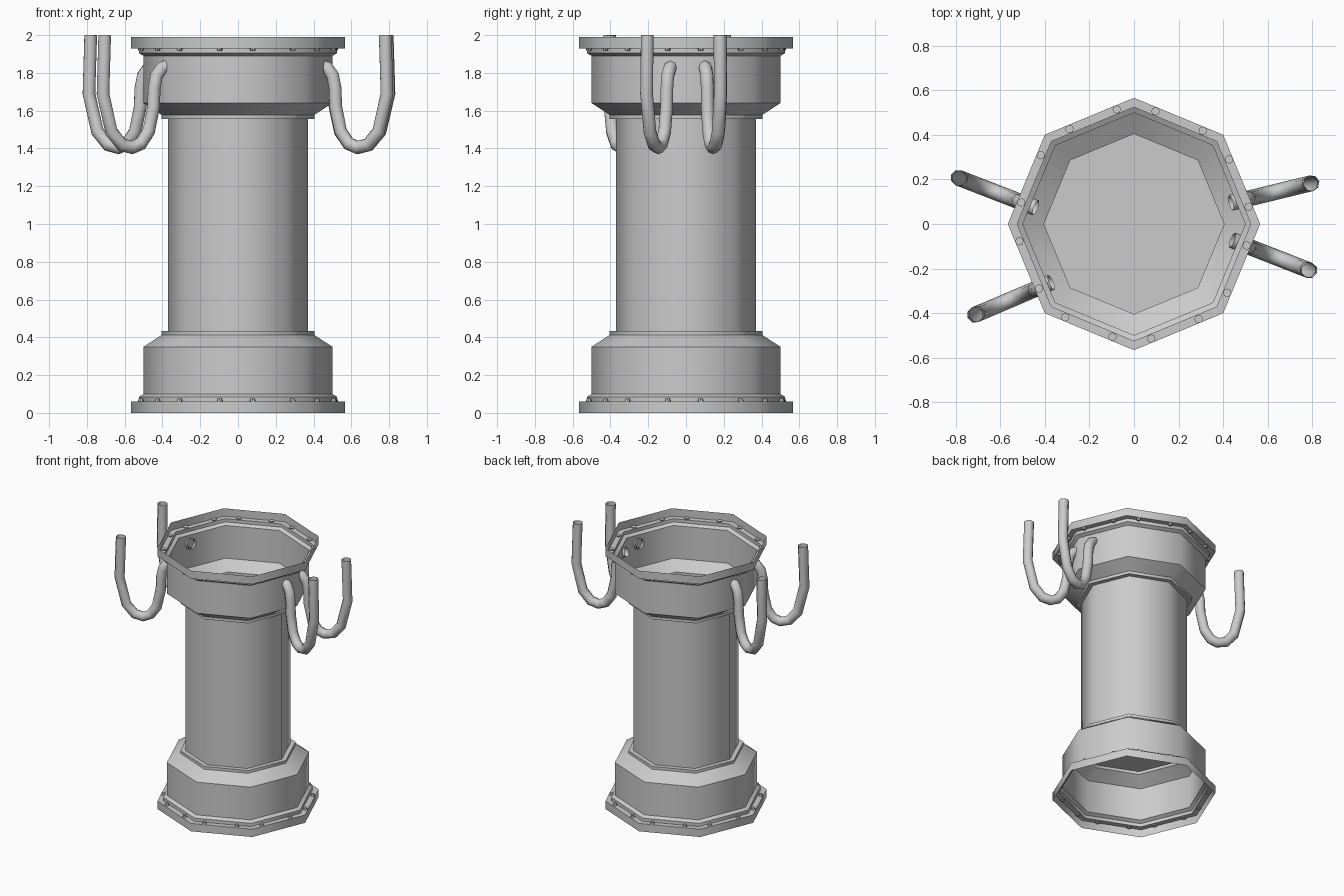
import bpy, bmesh, math
from mathutils import Vector, Matrix

if "Cube" in bpy.data.objects:
    bpy.data.objects.remove(bpy.data.objects["Cube"])

SIDES = 8
HEIGHT = 1.99


def finish(name, bm, angle=47):
    bmesh.ops.recalc_face_normals(bm, faces=bm.faces)
    me = bpy.data.meshes.new(name)
    bm.to_mesh(me)
    bm.free()
    ob = bpy.data.objects.new(name, me)
    bpy.context.collection.objects.link(ob)
    smooth(ob, angle)
    return ob


def smooth(ob, angle=47):
    bpy.ops.object.select_all(action='DESELECT')
    bpy.context.view_layer.objects.active = ob
    ob.select_set(True)
    bpy.ops.object.shade_smooth_by_angle(angle=math.radians(angle))


def lathe(name, profile, cap_last=False, cap_first=False):
    bm = bmesh.new()
    rings = []
    for r, z in profile:
        rings.append([bm.verts.new((r * math.cos(2 * math.pi * i / SIDES),
                                    r * math.sin(2 * math.pi * i / SIDES), z))
                      for i in range(SIDES)])
    for a, b in zip(rings, rings[1:]):
        for i in range(SIDES):
            j = (i + 1) % SIDES
            bm.faces.new((a[i], a[j], b[j], b[i]))
    if cap_first:
        bm.faces.new(rings[0])
    if cap_last:
        bm.faces.new(rings[-1])
    return finish(name, bm)


# Flanged bells, open at the outer end; the top one mirrors the base
bell = [(0.567, 0), (0.567, 0.06), (0.525, 0.06), (0.525, 0.085), (0.5, 0.1),
        (0.5, 0.35), (0.405, 0.412), (0.405, 0.433)]
lathe("base_bell", bell, cap_last=True)
lathe("top_bell", [(r, HEIGHT - z) for r, z in bell], cap_last=True)

# Column shaft
lathe("column", [(0.37, 0.433), (0.37, HEIGHT - 0.433)])


# Two bolts on each side of a flange
def bolts(name, z, sign):
    bm = bmesh.new()
    for i in range(SIDES):
        a, b = (Vector((0.547 * math.cos(k * math.pi / 4),
                        0.547 * math.sin(k * math.pi / 4), z)) for k in (i, i + 1))
        for t in (0.2, 0.75):
            m = Matrix.Translation(a.lerp(b, t))
            if sign < 0:
                m = m @ Matrix.Rotation(math.pi, 4, 'X')
            bmesh.ops.create_cone(bm, cap_ends=True, segments=8, radius1=0.019,
                                  radius2=0.011, depth=0.024, matrix=m)
    finish(name, bm, 30)


bolts("base_bolts", 0.063, 1)
bolts("top_bolts", HEIGHT - 0.063, -1)

# U-bend pipes: (distance outward, height), placed from start to end in plan
path = [(-0.02, 1.835), (0.015, 1.825), (0.045, 1.785), (0.058, 1.72),
        (0.062, 1.62), (0.09, 1.49), (0.135, 1.425), (0.185, 1.405),
        (0.245, 1.42), (0.305, 1.49), (0.353, 1.69), (0.343, 2.0)]
plans = [((0.455, 0.10), (0.797, 0.183)), ((0.46, -0.08), (0.797, -0.212)),
         ((-0.46, 0.08), (-0.795, 0.21)), ((-0.39, -0.27), (-0.714, -0.408))]
for n, (s, e) in enumerate(plans):
    s, e = Vector(s), Vector(e)
    d = (e - s).normalized()
    cu = bpy.data.curves.new("pipe", 'CURVE')
    cu.dimensions = '3D'
    cu.bevel_depth = 0.036
    cu.bevel_resolution = 2
    sp = cu.splines.new('POLY')
    sp.points.add(len(path) - 1)
    for p, (u, z) in zip(sp.points, path):
        q = s + d * u
        p.co = (q.x, q.y, z, 1)
    ob = bpy.data.objects.new("pipe_%d" % (n + 1), cu)
    bpy.context.collection.objects.link(ob)
    bpy.ops.object.select_all(action='DESELECT')
    bpy.context.view_layer.objects.active = ob
    ob.select_set(True)
    bpy.ops.object.convert(target='MESH')
    smooth(bpy.context.view_layer.objects.active, 60)
